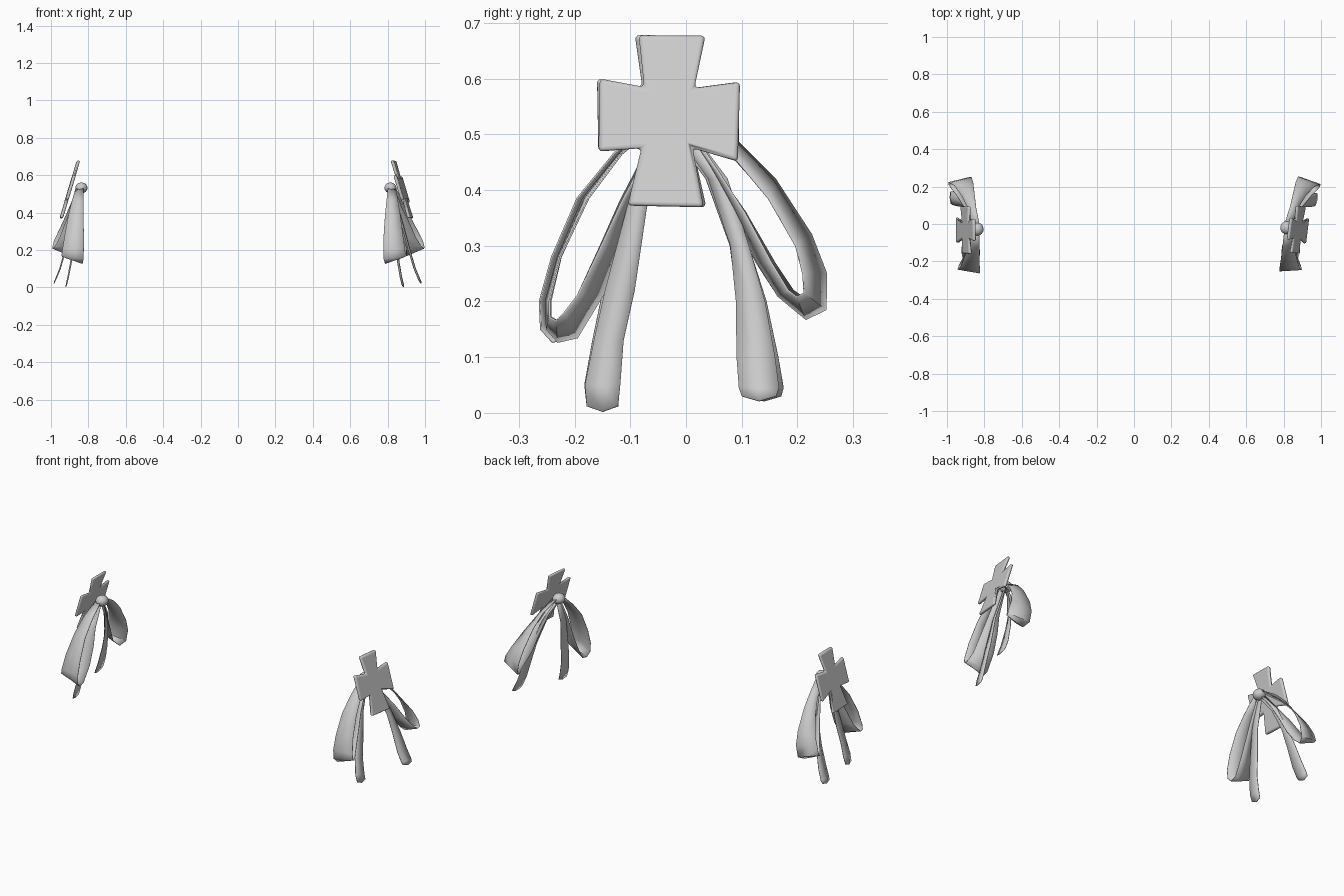
import bpy, bmesh, math
from mathutils import Vector, Matrix

if "Cube" in bpy.data.objects:
    bpy.data.objects.remove(bpy.data.objects["Cube"])

grey = bpy.data.materials.new("soft_grey")
grey.diffuse_color = (0.6, 0.6, 0.6, 1)
grey.use_nodes = True
grey.node_tree.nodes["Principled BSDF"].inputs["Base Color"].default_value = grey.diffuse_color

# The left ornament is a mirrored copy, turned slightly about its knot
KNOT = Vector((0.815, -0.02, 0.532))
TURN = (Matrix.Scale(-1, 4, (1, 0, 0)) @ Matrix.Translation((0.022, -0.008, 0)) @
        Matrix.Translation(KNOT) @ Matrix.Rotation(0.11, 4, 'Z') @
        Matrix.Translation(-KNOT))
SIDES = {"right": Matrix.Identity(4), "left": TURN}


def finish(bm, name, thickness=0, bevel=0, angle=50):
    """Make the part once for each side."""
    for side, matrix in SIDES.items():
        b = bm.copy()
        b.transform(matrix)
        bmesh.ops.recalc_face_normals(b, faces=b.faces[:])
        mesh = bpy.data.meshes.new(f"{side}_{name}")
        b.to_mesh(mesh)
        b.free()
        mesh.materials.append(grey)
        ob = bpy.data.objects.new(f"{side}_{name}", mesh)
        bpy.context.collection.objects.link(ob)
        if thickness:
            m = ob.modifiers.new("thickness", 'SOLIDIFY')
            m.thickness, m.offset = thickness, 0
        if bevel:
            m = ob.modifiers.new("bevel", 'BEVEL')
            m.width, m.segments = bevel, 3
        bpy.ops.object.select_all(action='DESELECT')
        ob.select_set(True)
        bpy.context.view_layer.objects.active = ob
        bpy.ops.object.shade_smooth_by_angle(angle=math.radians(angle))
    bm.free()


def ribbon(name, stations, bulge=(0, 0, 0), tip=0):
    """Strip through pairs of edge points, with a raised middle line."""
    bm = bmesh.new()
    rows = []
    for i, (a, b) in enumerate(stations):
        a, b = Vector(a), Vector(b)
        mid = (a + b) / 2 + Vector(bulge)
        if i == len(stations) - 1:
            mid.z -= tip
        rows.append([bm.verts.new(p) for p in (a, mid, b)])
    for r, s in zip(rows, rows[1:]):
        for j in range(2):
            bm.faces.new((r[j], r[j + 1], s[j + 1], s[j]))
    finish(bm, name, thickness=0.003)


# Bow loops: outer edge and inner edge of the band, out and back to the knot
ribbon("front_loop", [
    ((.845, -.04, .525), (.803, -.04, .54)),
    ((.855, -.115, .465), (.794, -.12, .465)),
    ((.868, -.175, .385), (.786, -.185, .385)),
    ((.882, -.225, .28), (.779, -.23, .28)),
    ((.893, -.245, .20), (.777, -.252, .20)),
    ((.897, -.245, .172), (.779, -.25, .15)),
    ((.895, -.233, .165), (.786, -.23, .127)),
    ((.89, -.218, .18), (.788, -.195, .135)),
    ((.88, -.195, .21), (.788, -.147, .215)),
    ((.867, -.152, .30), (.794, -.110, .31)),
    ((.855, -.115, .38), (.803, -.085, .40)),
    ((.84, -.04, .52), (.81, -.03, .52))])
ribbon("back_loop", [
    ((.845, 0, .53), (.805, 0, .545)),
    ((.878, .085, .46), (.835, .095, .485)),
    ((.917, .148, .385), (.85, .16, .42)),
    ((.962, .197, .30), (.865, .225, .32)),
    ((.988, .21, .25), (.876, .252, .25)),
    ((.997, .212, .215), (.888, .251, .185)),
    ((.993, .199, .208), (.90, .215, .168)),
    ((.98, .183, .22), (.90, .165, .21)),
    ((.95, .153, .27), (.88, .128, .27)),
    ((.91, .105, .36), (.86, .08, .37)),
    ((.875, .06, .43), (.84, .035, .455)),
    ((.84, 0, .52), (.81, -.01, .52))])


# Hanging tails: (x, front y, back y, z) at each level
def tail(name, levels, tip):
    ribbon(name, [((x - .005, y0, z), (x + .005, y1, z)) for x, y0, y1, z in levels],
           bulge=(.004, 0, 0), tip=tip)


tail("front_tail", [
    (.82, -.04, -.01, .52), (.834, -.105, -.07, .37), (.848, -.145, -.092, .22),
    (.858, -.165, -.112, .13), (.872, -.181, -.118, .05), (.882, -.178, -.122, .012)], .01)
tail("back_tail", [
    (.82, -.03, 0, .52), (.855, .04, .075, .42), (.888, .08, .113, .30),
    (.915, .09, .142, .20), (.945, .091, .160, .10), (.968, .095, .167, .045),
    (.976, .10, .162, .03)], .009)

# Flared cross plate, leaning inward at the top: (y, z) outline
OUTLINE = [(-.085, .678), (.035, .677), (.015, .583), (.097, .594), (.093, .451),
           (.012, .475), (.032, .369), (-.105, .372), (-.08, .475), (-.157, .469),
           (-.155, .60), (-.075, .585)]


def plate_x(y, z):
    return .876 + .30 * (.525 - z) + .12 * (y + .03)


bm = bmesh.new()
front, back = [[bm.verts.new((plate_x(y, z) + dx, y, z)) for y, z in OUTLINE]
               for dx in (.009, -.009)]
bm.faces.new(front)
bm.faces.new(back[::-1])
n = len(OUTLINE)
for i in range(n):
    j = (i + 1) % n
    bm.faces.new((front[i], back[i], back[j], front[j]))
finish(bm, "cross_plate", bevel=.008)

# Rounded knot
bm = bmesh.new()
bmesh.ops.create_uvsphere(bm, u_segments=14, v_segments=8, radius=1)
bm.transform(Matrix.Translation(KNOT) @ Matrix.Diagonal((.033, .035, .029, 1)))
finish(bm, "knot")
